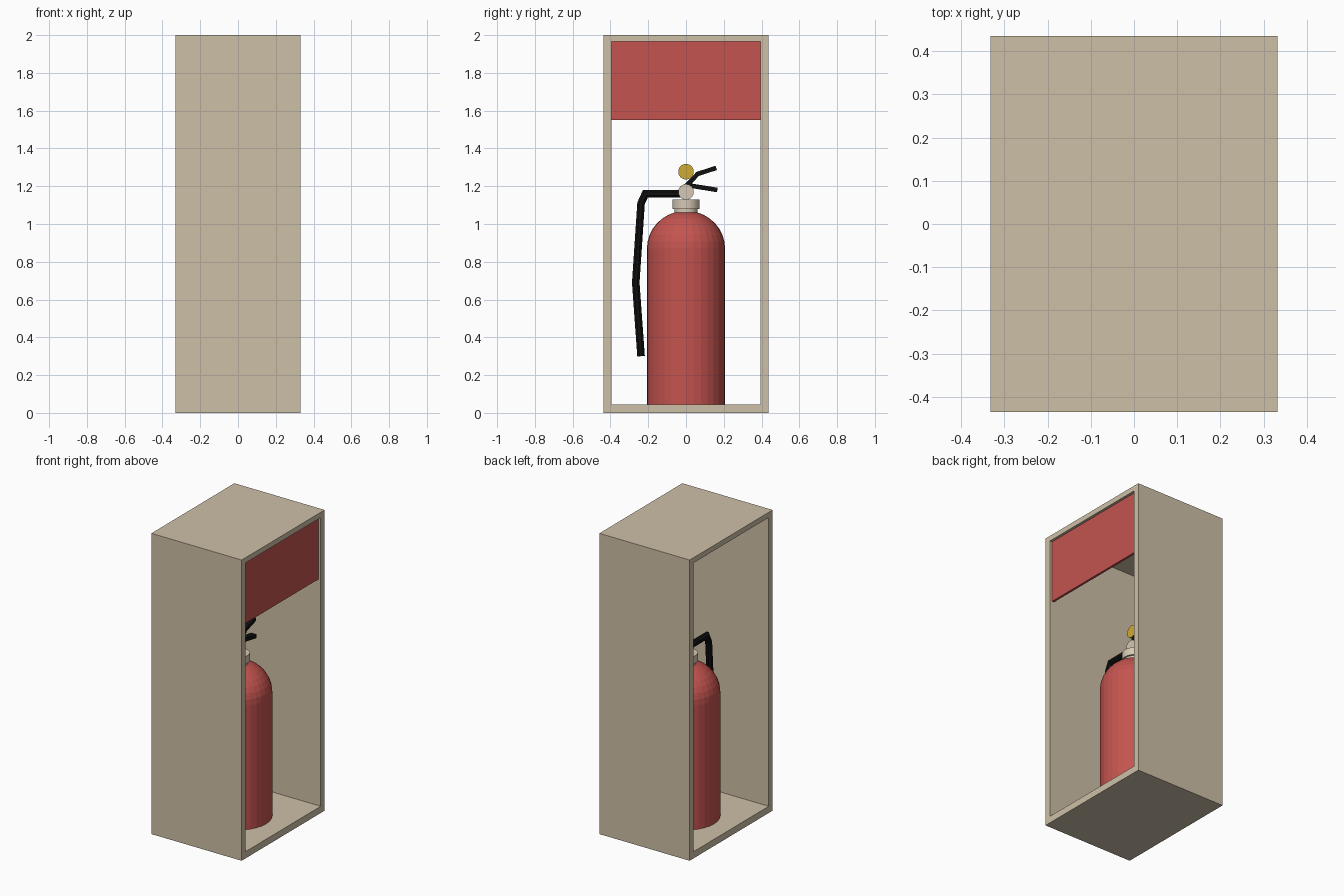
import bpy, bmesh, math
from mathutils import Vector, Matrix

if "Cube" in bpy.data.objects:
    bpy.data.objects.remove(bpy.data.objects["Cube"])


def material(name, rgb):
    # sRGB 0-255 to linear
    lin = [((c / 255 + 0.055) / 1.055) ** 2.4 if c > 10 else c / 255 / 12.92 for c in rgb]
    m = bpy.data.materials.new(name)
    m.diffuse_color = (*lin, 1)
    m.use_nodes = True
    m.node_tree.nodes["Principled BSDF"].inputs["Base Color"].default_value = m.diffuse_color
    return m


BEIGE = material("beige", (206, 192, 167))
RED = material("red", (196, 84, 79))
BLACK = material("black", (16, 16, 16))
CREAM = material("cream", (214, 200, 180))
GOLD = material("gold", (207, 170, 50))


def finish(name, bm, mat):
    bmesh.ops.recalc_face_normals(bm, faces=bm.faces)
    me = bpy.data.meshes.new(name)
    bm.to_mesh(me)
    bm.free()
    me.materials.append(mat)
    ob = bpy.data.objects.new(name, me)
    bpy.context.collection.objects.link(ob)
    return ob


def box(name, lo, hi, mat):
    bm = bmesh.new()
    bmesh.ops.create_cube(bm, size=1)
    lo, hi = Vector(lo), Vector(hi)
    for v in bm.verts:
        v.co = (lo + hi) / 2 + v.co * (hi - lo)
    return finish(name, bm, mat)


def lathe(name, profile, mat, n=32):
    bm = bmesh.new()
    rings = [[bm.verts.new((r * math.cos(2 * math.pi * i / n), r * math.sin(2 * math.pi * i / n), z))
              for i in range(n)] for r, z in profile]
    for a, b in zip(rings, rings[1:]):
        for i in range(n):
            j = (i + 1) % n
            bm.faces.new((a[i], a[j], b[j], b[i]))
    bm.faces.new(rings[0])
    bm.faces.new(rings[-1])
    return finish(name, bm, mat)


def disc(name, z, r, half, mat):
    # cylinder lying along x
    bm = bmesh.new()
    bmesh.ops.create_cone(bm, cap_ends=True, segments=32, radius1=r, radius2=r, depth=2 * half,
                          matrix=Matrix.Translation((0, 0, z)) @ Matrix.Rotation(math.pi / 2, 4, 'Y'))
    return finish(name, bm, mat)


def strip(name, path, ry, rx, n, mat):
    # sweep a section along a path in the yz plane, with mitred corners
    pts = [Vector((0, y, z)) for y, z in path]
    bm = bmesh.new()
    rings = []
    for k, p in enumerate(pts):
        d0 = (p - pts[max(k - 1, 0)]).normalized()
        d1 = (pts[min(k + 1, len(pts) - 1)] - p).normalized()
        t = (d0 + d1).normalized()
        side = Vector((0, -t.z, t.y)) / max(0.5, t.dot(d1 if d1.length else d0))
        ring = []
        for i in range(n):
            a = 2 * math.pi * (i + 0.5) / n
            k2 = 1 / math.cos(math.pi / n)
            ring.append(bm.verts.new(p + side * ry * k2 * math.cos(a)
                                     + Vector((rx * k2 * math.sin(a), 0, 0))))
        rings.append(ring)
    for a, b in zip(rings, rings[1:]):
        for i in range(n):
            j = (i + 1) % n
            bm.faces.new((a[i], a[j], b[j], b[i]))
    bm.faces.new(rings[0])
    bm.faces.new(rings[-1])
    return finish(name, bm, mat)


# Cabinet: a rectangular tube open on both x sides
X, Y = 0.332, 0.436
bm = bmesh.new()
outer = [(-Y, 0), (Y, 0), (Y, 2), (-Y, 2)]
inner = [(-0.395, 0.045), (0.395, 0.045), (0.395, 1.965), (-0.395, 1.965)]
loops = [[bm.verts.new((x, y, z)) for y, z in pts] for x in (-X, X) for pts in (outer, inner)]
ol, il, orr, ir = loops
for a, b in ((ol, il), (il, ir), (ir, orr), (orr, ol)):
    for i in range(4):
        j = (i + 1) % 4
        bm.faces.new((a[i], a[j], b[j], b[i]))
finish("cabinet", bm, BEIGE)

# Header panel just inside the opening
box("header_panel", (0.30, -0.395, 1.55), (0.315, 0.395, 1.965), RED)

# Tank with a domed shoulder
R, base = 0.207, 0.87
dome = [(R * math.cos(a), base + 0.2 * math.sin(a))
        for a in (math.radians(73.0 * i / 7) for i in range(8))]
lathe("tank", [(R, 0.045)] + dome, RED)

# Neck, collar and valve
lathe("neck_collar", [(0.06, 1.04), (0.06, 1.08), (0.072, 1.08), (0.072, 1.13)], CREAM)
disc("valve", 1.17, 0.041, 0.028, CREAM)
disc("gauge", 1.277, 0.041, 0.02, GOLD)

# Levers and hose
strip("upper_lever", [(0.0, 1.2), (0.062, 1.265), (0.16, 1.297)], 0.012, 0.02, 4, BLACK)
strip("lower_lever", [(0.0, 1.207), (0.166, 1.18)], 0.012, 0.02, 4, BLACK)
strip("hose", [(0.0, 1.16), (-0.215, 1.16), (-0.238, 1.11), (-0.266, 0.69), (-0.238, 0.3)],
      0.02, 0.02, 8, BLACK)
